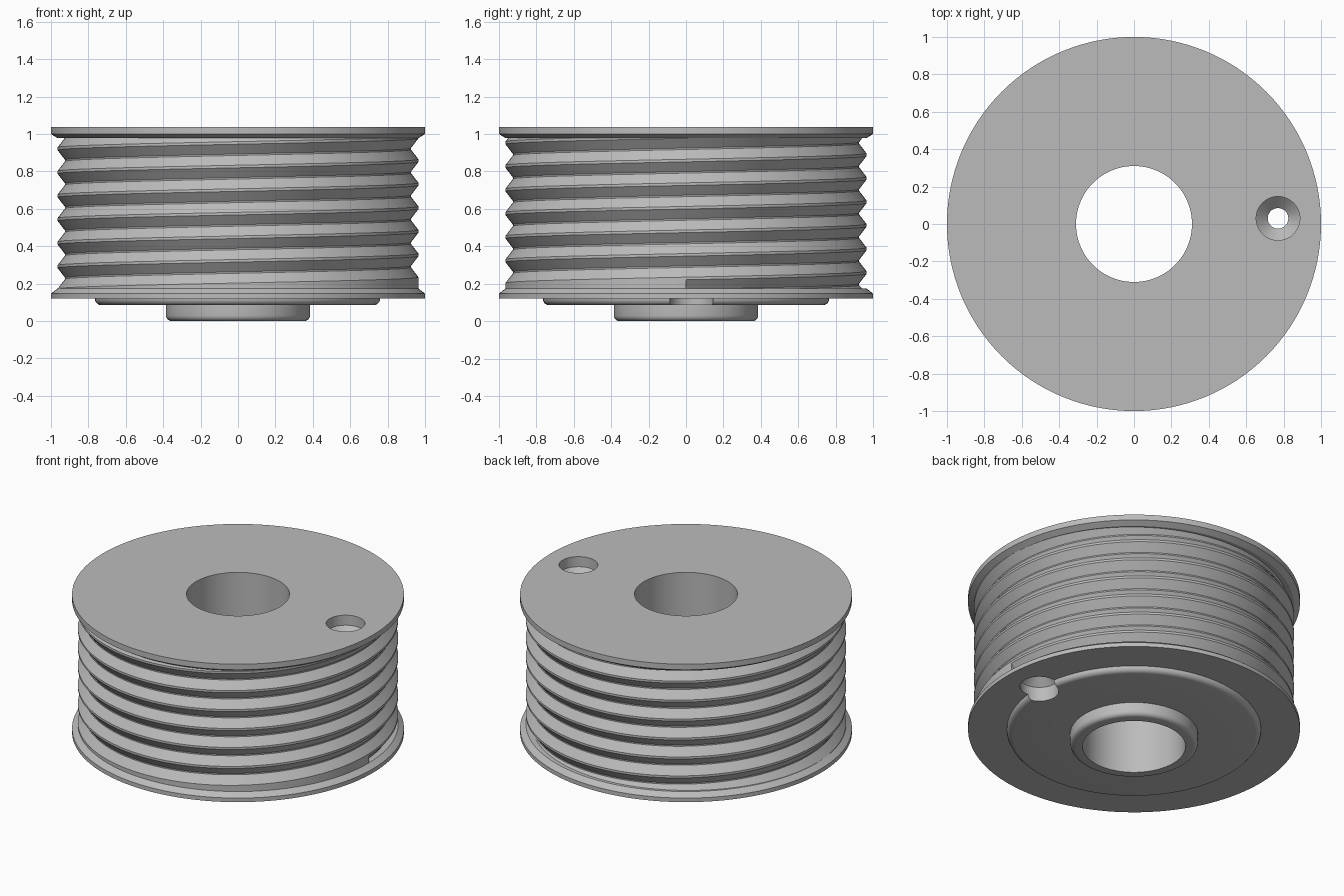
import bpy, bmesh
from math import sin, cos, pi, radians

SEGMENTS = 128
PITCH = 0.126
GROOVE_START = 0.165

cube = bpy.data.objects.get("Cube")
if cube:
    bpy.data.objects.remove(cube, do_unlink=True)

grey = bpy.data.materials.new("machined grey")
grey.use_nodes = True
colour = (0.5, 0.5, 0.5, 1)
grey.diffuse_color = colour
grey.node_tree.nodes["Principled BSDF"].inputs["Base Color"].default_value = colour


def finish(name, bm):
    bmesh.ops.remove_doubles(bm, verts=bm.verts, dist=1e-5)
    bmesh.ops.recalc_face_normals(bm, faces=bm.faces)
    mesh = bpy.data.meshes.new(name)
    bm.to_mesh(mesh)
    bm.free()
    mesh.materials.append(grey)
    obj = bpy.data.objects.new(name, mesh)
    bpy.context.collection.objects.link(obj)
    return obj


def lathe(name, profile, segments, centre=(0, 0), closed=True):
    """Spin (radius, z) points; closed joins last to first, otherwise the ends are capped."""
    bm = bmesh.new()
    rings = []
    for r, z in profile:
        rings.append([bm.verts.new((centre[0] + r * cos(2 * pi * i / segments),
                                    centre[1] + r * sin(2 * pi * i / segments), z))
                      for i in range(segments)])
    pairs = list(zip(rings, rings[1:]))
    if closed:
        pairs.append((rings[-1], rings[0]))
    else:
        bm.faces.new(rings[0])
        bm.faces.new(rings[-1])
    for a, b in pairs:
        for i in range(segments):
            j = (i + 1) % segments
            bm.faces.new((a[i], a[j], b[j], b[i]))
    return finish(name, bm)


def rounded(r, z, size, steps=5):
    """Quarter round on a lower outer corner at radius r and height z."""
    return [(r - size + size * sin(t * pi / 2 / steps),
             z + size - size * cos(t * pi / 2 / steps)) for t in range(steps + 1)]


def smooth(obj):
    bpy.ops.object.select_all(action="DESELECT")
    obj.select_set(True)
    bpy.context.view_layer.objects.active = obj
    bpy.ops.object.shade_smooth_by_angle(angle=radians(25))


# Drum body: bore, lower boss, raised disc and two chamfered flanges
profile = ([(0.31, 0)] + rounded(0.385, 0, 0.03) + [(0.385, 0.085)]
           + rounded(0.765, 0.085, 0.034)
           + [(0.765, 0.12), (1, 0.12), (1, 0.147), (0.965, 0.174), (0.9, 0.174),
              (0.9, 0.978), (0.965, 0.978), (1, 1.0), (1, 1.037), (0.31, 1.037)])
body = lathe("drum_body", profile, SEGMENTS)

# Anchor hole: wide at both ends with a conical neck between
hole = [(0.117, 0.05), (0.117, 0.18), (0.055, 0.24),
        (0.055, 0.91), (0.117, 0.97), (0.117, 1.1)]
cutter = lathe("anchor_hole_cutter", hole, 48, centre=(0.77, 0.03), closed=False)
cutter.hide_render = True
cut = body.modifiers.new("anchor hole", "BOOLEAN")
cut.operation = "DIFFERENCE"
cut.solver = "EXACT"
cut.object = cutter
smooth(body)
bpy.ops.object.modifier_apply(modifier=cut.name)
bpy.data.objects.remove(cutter, do_unlink=True)

# Grooved shell: one helical V groove rising counter-clockwise
bm = bmesh.new()
groove = [(0.965, -0.056), (0.925, -0.004), (0.925, 0.004), (0.965, 0.056)]
columns = []
for i in range(SEGMENTS + 1):
    a = 2 * pi * i / SEGMENTS
    points = [(0.965, 0.15 if i else 0.1)]
    points[0] = (0.965, 0.1 + 0.05)
    for turn in range(7):
        base = GROOVE_START + PITCH * (turn + i / SEGMENTS)
        points += [(r, min(max(base + dz, 0.15), 1.02)) for r, dz in groove]
    points.append((0.965, 1.025))
    columns.append([bm.verts.new((r * cos(a), r * sin(a), z)) for r, z in points])
for a, b in zip(columns, columns[1:]):
    for k in range(len(a) - 1):
        bm.faces.new((a[k], b[k], b[k + 1], a[k + 1]))
bm.faces.new(columns[0][1:5])
shell = finish("grooved_shell", bm)
smooth(shell)
